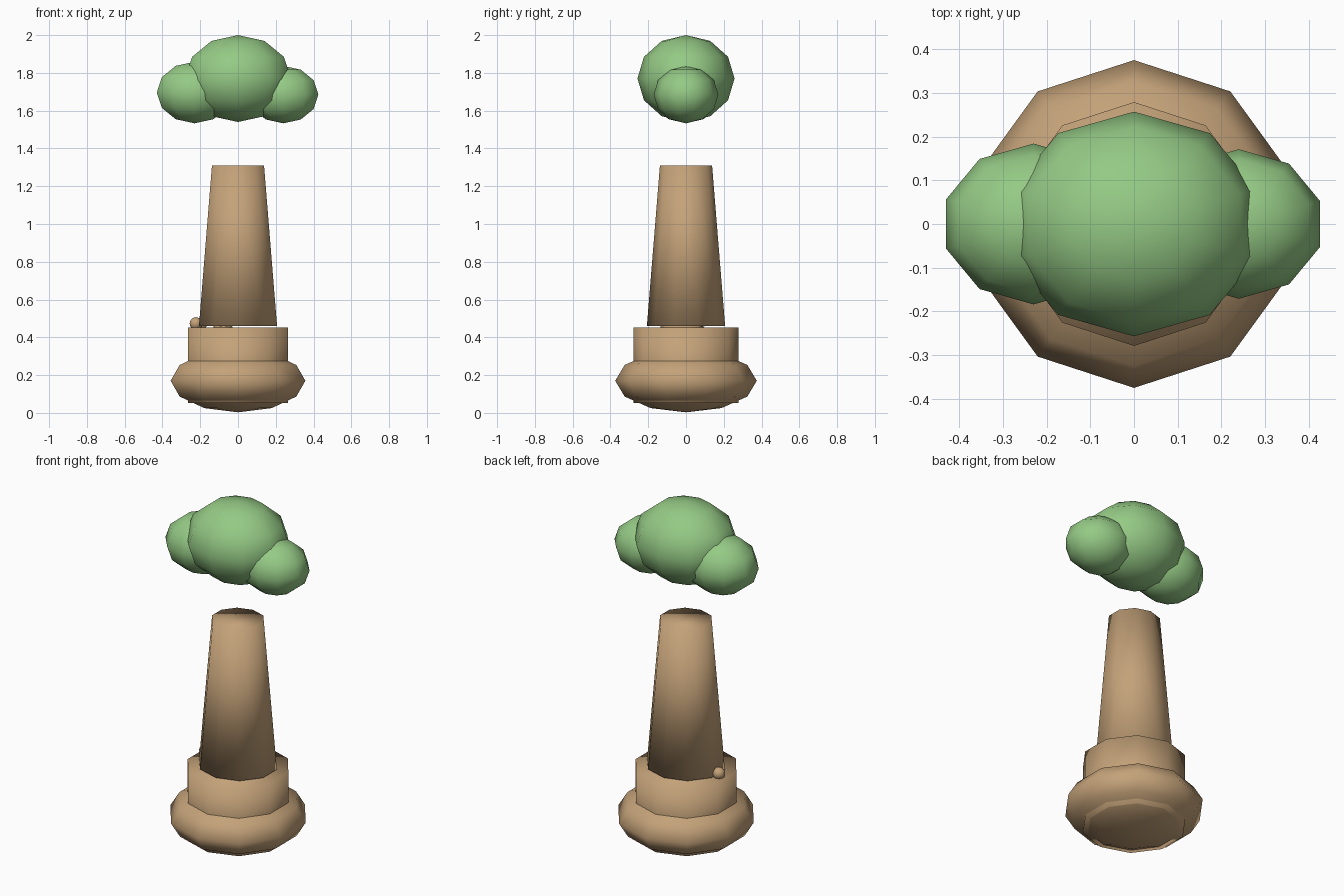
import bpy
import bmesh
from mathutils import Matrix

cube = bpy.data.objects.get("Cube")
if cube:
    bpy.data.objects.remove(cube, do_unlink=True)


def make_material(name, color):
    mat = bpy.data.materials.new(name)
    mat.use_nodes = True
    mat.diffuse_color = color
    mat.node_tree.nodes["Principled BSDF"].inputs["Base Color"].default_value = color
    return mat


bark = make_material("tan bark", (0.55, 0.36, 0.19, 1))
leaf = make_material("leaf green", (0.30, 0.59, 0.235, 1))
SIDES = 10


def finish(name, bm, location, scale, material):
    """Scale a unit shape, shade it smooth and link it to the scene."""
    bmesh.ops.transform(bm, matrix=Matrix.Diagonal((*scale, 1)), verts=bm.verts)
    for face in bm.faces:
        face.smooth = True
    mesh = bpy.data.meshes.new(name)
    bm.to_mesh(mesh)
    bm.free()
    mesh.materials.append(material)
    obj = bpy.data.objects.new(name, mesh)
    obj.location = location
    bpy.context.collection.objects.link(obj)
    return obj


def ball(name, location, radii, material):
    bm = bmesh.new()
    bmesh.ops.create_uvsphere(bm, u_segments=SIDES, v_segments=6, radius=1)
    return finish(name, bm, location, radii, material)


def column(name, bottom, top, r_bottom, r_top, material, stretch=1.0):
    bm = bmesh.new()
    bmesh.ops.create_cone(bm, cap_ends=True, segments=SIDES, radius1=r_bottom,
                          radius2=r_top, depth=top - bottom)
    return finish(name, bm, (0, 0, (bottom + top) / 2), (stretch, 1, 1), material)


# Rounded foot with a collar passing through it
ball("foot_bulge", (0, 0, 0.17), (0.375, 0.375, 0.167), bark)
column("collar", 0.053, 0.453, 0.279, 0.279, bark)

# Tapering trunk
column("trunk", 0.461, 1.311, 0.207, 0.138, bark, stretch=1.05)

# Small knobs resting on the collar
ball("knob_large", (-0.223, 0.015, 0.473), (0.035, 0.035, 0.034), bark)
ball("knob_small", (-0.185, 0.045, 0.468), (0.022, 0.022, 0.022), bark)
ball("knob_flat", (-0.08, -0.02, 0.455), (0.055, 0.12, 0.012), bark)

# Floating crown of three leafy balls
ball("crown_middle", (0, 0, 1.77), (0.295, 0.257, 0.23), leaf)
ball("crown_right", (-0.23, 0, 1.696), (0.21, 0.184, 0.163), leaf)
ball("crown_left", (0.24, 0, 1.685), (0.195, 0.171, 0.152), leaf)
